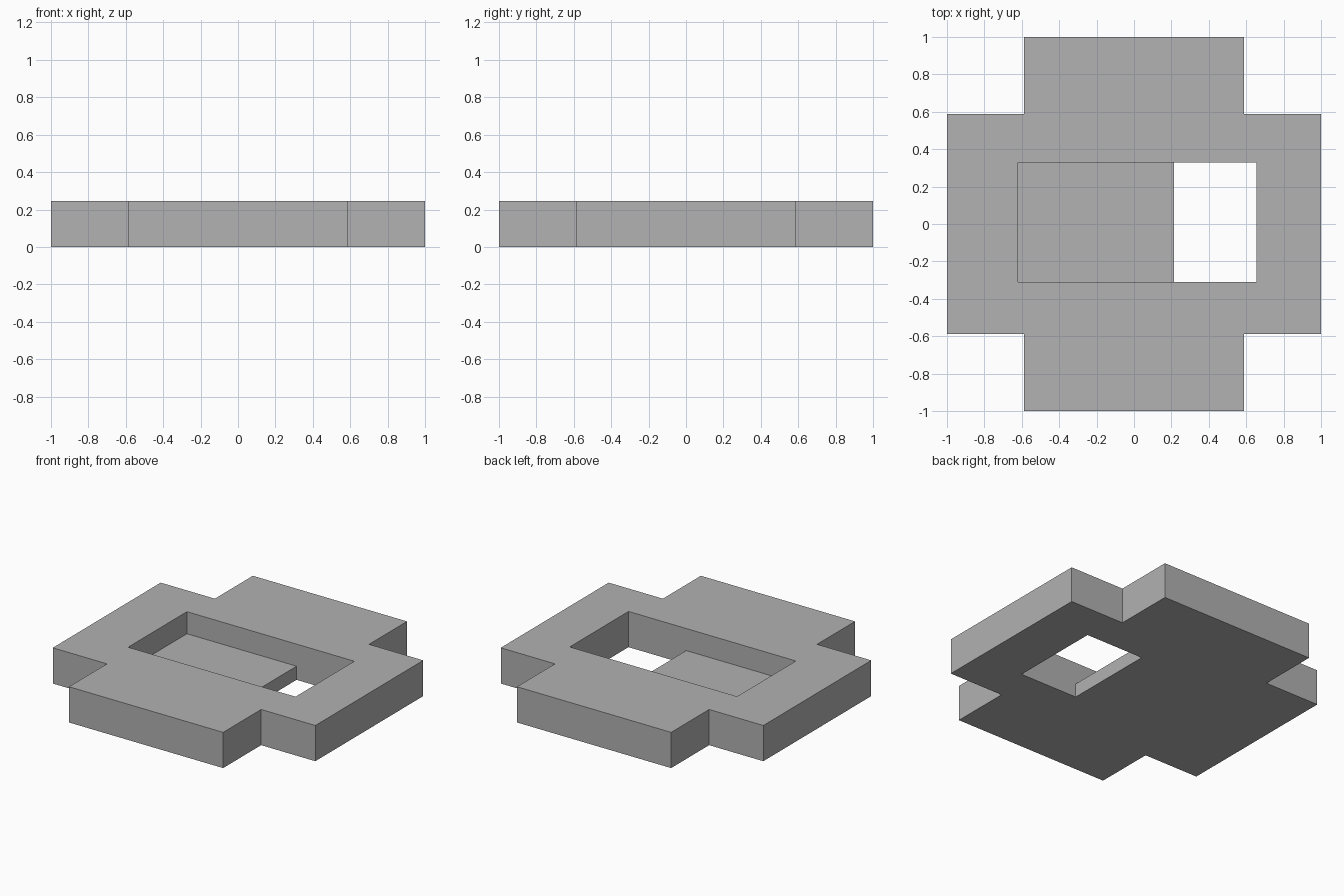
import bpy
import bmesh
from mathutils import Vector

cube = bpy.data.objects.get("Cube")
if cube:
    bpy.data.objects.remove(cube, do_unlink=True)

HEIGHT = 0.246   # full thickness
ARM = 0.587      # half width of each arm
SHELF = 0.094    # height of the recessed floor

grey = bpy.data.materials.new("plain grey")
grey.use_nodes = True
colour = (0.445, 0.445, 0.445, 1)
grey.diffuse_color = colour
grey.node_tree.nodes["Principled BSDF"].inputs["Base Color"].default_value = colour


def prism(name, profile, along):
    """Extrude a closed profile of 3D points along a vector."""
    bm = bmesh.new()
    face = bm.faces.new([bm.verts.new(p) for p in profile])
    result = bmesh.ops.extrude_face_region(bm, geom=[face], use_keep_orig=True)
    verts = [v for v in result["geom"] if isinstance(v, bmesh.types.BMVert)]
    bmesh.ops.translate(bm, verts=verts, vec=Vector(along))
    bmesh.ops.recalc_face_normals(bm, faces=bm.faces)
    mesh = bpy.data.meshes.new(name)
    bm.to_mesh(mesh)
    bm.free()
    mesh.materials.append(grey)
    obj = bpy.data.objects.new(name, mesh)
    bpy.context.collection.objects.link(obj)
    return obj


# Plus-shaped plate: one notched corner turned four times
outline = []
corner = [Vector((1, ARM, 0)), Vector((ARM, ARM, 0)), Vector((ARM, 1, 0))]
for turn in range(4):
    outline += corner
    corner = [Vector((-p.y, p.x, 0)) for p in corner]
plate = prism("cross_plate", outline, (0, 0, HEIGHT))

# Stepped cutter: shallow recess on one side, through hole on the other
step = [(-0.62, 1), (-0.62, SHELF), (0.215, SHELF),
        (0.215, -1), (0.655, -1), (0.655, 1)]
cutter = prism("recess_cutter", [(x, -0.31, z) for x, z in step], (0, 0.64, 0))
cutter.hide_render = True

cut = plate.modifiers.new("recess", 'BOOLEAN')
cut.operation = 'DIFFERENCE'
cut.solver = 'EXACT'
cut.object = cutter
bpy.context.view_layer.objects.active = plate
bpy.ops.object.modifier_apply(modifier=cut.name)
bpy.data.objects.remove(cutter, do_unlink=True)
